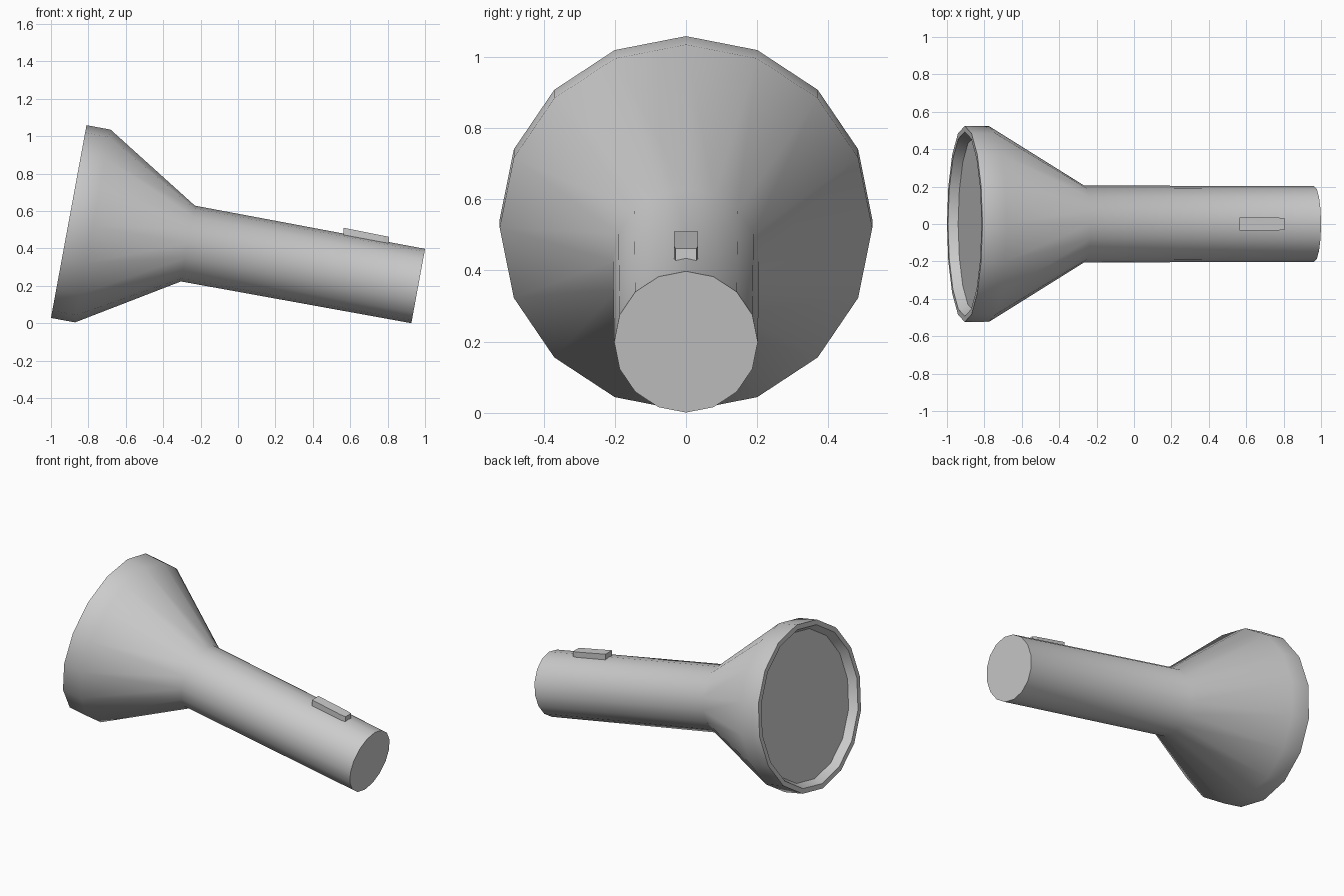
import bpy, bmesh, math
from mathutils import Vector

if "Cube" in bpy.data.objects:
    bpy.data.objects.remove(bpy.data.objects["Cube"])

TILT = math.radians(10.45)
SIDES = 16
ORIGIN = Vector((-0.905, 0, 0.5435))            # centre of the open rim
AXIS = Vector((math.cos(TILT), 0, -math.sin(TILT)))
UP = Vector((math.sin(TILT), 0, math.cos(TILT)))
SIDE = Vector((0, 1, 0))


def finish(name, bm, smooth_angle=None):
    bmesh.ops.recalc_face_normals(bm, faces=bm.faces[:])
    mesh = bpy.data.meshes.new(name)
    bm.to_mesh(mesh)
    bm.free()
    obj = bpy.data.objects.new(name, mesh)
    bpy.context.collection.objects.link(obj)
    if smooth_angle:
        bpy.ops.object.select_all(action='DESELECT')
        obj.select_set(True)
        bpy.context.view_layer.objects.active = obj
        bpy.ops.object.shade_smooth_by_angle(angle=math.radians(smooth_angle))
    return obj


def lathe(name, profile, cap_start, cap_end, smooth_angle):
    """Turn (distance along axis, radius) pairs into a tilted solid."""
    bm = bmesh.new()
    rings = []
    for s, r in profile:
        ring = []
        for i in range(SIDES):
            a = 2 * math.pi * i / SIDES
            ring.append(bm.verts.new(ORIGIN + AXIS * s + (UP * math.cos(a) + SIDE * math.sin(a)) * r))
        rings.append(ring)
    for a, b in zip(rings, rings[1:]):
        for i in range(SIDES):
            j = (i + 1) % SIDES
            bm.faces.new((a[i], a[j], b[j], b[i]))
    if cap_start:
        bm.faces.new(rings[0])
    if cap_end:
        bm.faces.new(rings[-1])
    return finish(name, bm, smooth_angle)


# Flared head and handle, with the recessed lens face as the first cap
lathe("torch_body",
      [(0.05, 0.466), (0.0, 0.493), (0.0, 0.524), (0.131, 0.524), (0.648, 0.206), (1.90, 0.202)],
      True, True, 40)

# Sliding switch on top of the handle, with clipped rear corners
outline = [(0.565, -0.034), (0.775, -0.034), (0.807, -0.029),
           (0.807, 0.029), (0.775, 0.034), (0.565, 0.034)]
bm = bmesh.new()
top = [bm.verts.new((x, y, 0.51 - 0.2 * (x - 0.565))) for x, y in outline]
bottom = [bm.verts.new(v.co - Vector((0, 0, 0.045))) for v in top]
bm.faces.new(top)
bm.faces.new(bottom[::-1])
for i in range(len(top)):
    j = (i + 1) % len(top)
    bm.faces.new((top[i], bottom[i], bottom[j], top[j]))
finish("switch", bm)
